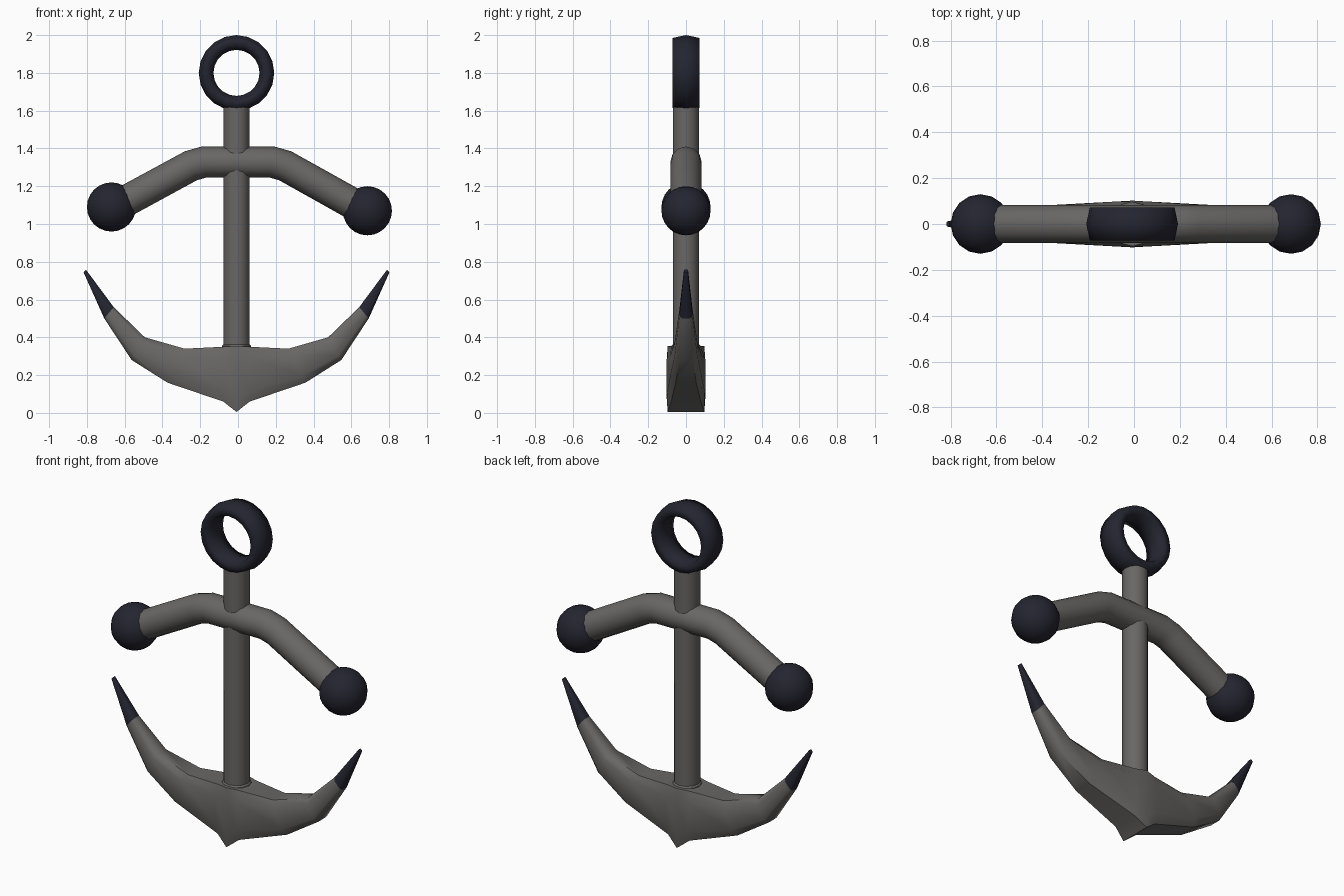
import bpy, bmesh, math
from mathutils import Vector

if "Cube" in bpy.data.objects:
    bpy.data.objects.remove(bpy.data.objects["Cube"])

CX = -0.008  # centre line of the shank


def material(name, col):
    m = bpy.data.materials.new(name)
    m.diffuse_color = (*col, 1)
    m.use_nodes = True
    m.node_tree.nodes["Principled BSDF"].inputs["Base Color"].default_value = m.diffuse_color
    return m


GREY = material("iron grey", (0.14, 0.135, 0.13))
NAVY = material("dark navy", (0.018, 0.018, 0.03))


def loft(name, rings, mats, closed=False, angle=40, mat_rule=None):
    """Skin a list of point rings; cap the ends unless closed."""
    bm = bmesh.new()
    vs = [[bm.verts.new(p) for p in r] for r in rings]
    n, k = len(rings), len(rings[0])
    for i in range(n if closed else n - 1):
        a, b = vs[i], vs[(i + 1) % n]
        for j in range(k):
            f = bm.faces.new((a[j], a[(j + 1) % k], b[(j + 1) % k], b[j]))
            if mat_rule:
                f.material_index = mat_rule(i)
    if not closed:
        for idx, r in ((0, vs[0]), (n - 2, vs[-1])):
            f = bm.faces.new(r)
            if mat_rule:
                f.material_index = mat_rule(idx)
    bmesh.ops.recalc_face_normals(bm, faces=bm.faces)
    me = bpy.data.meshes.new(name)
    bm.to_mesh(me)
    bm.free()
    ob = bpy.data.objects.new(name, me)
    bpy.context.collection.objects.link(ob)
    for m in mats:
        me.materials.append(m)
    smooth(ob, angle)
    return ob


def smooth(ob, angle):
    bpy.ops.object.select_all(action='DESELECT')
    ob.select_set(True)
    bpy.context.view_layer.objects.active = ob
    bpy.ops.object.shade_smooth_by_angle(angle=math.radians(angle))


# Ring at the top
profile = [(0.2, 0), (0.185, 0.071), (0.14, 0.071), (0.122, 0),
           (0.14, -0.071), (0.185, -0.071)]
rings = []
for i in range(20):
    a = 2 * math.pi * i / 20
    rings.append([(CX + r * math.cos(a), y, 1.8 + r * math.sin(a)) for r, y in profile])
loft("top_ring", rings, [NAVY], closed=True, angle=80)

# Shank
rings = [[(CX + 0.07 * math.cos(2 * math.pi * j / 12), 0.07 * math.sin(2 * math.pi * j / 12), z)
          for j in range(12)] for z in (0.2, 1.635)]
loft("shank", rings, [GREY])

# Bent stock with mitred joints
path = [Vector((x, 0, z)) for x, z in
        ((-0.67, 1.08), (-0.25, 1.308), (-0.18, 1.328), (0.18, 1.328), (0.25, 1.308), (0.685, 1.065))]
rings = []
for i, p in enumerate(path):
    d0 = (p - path[max(i - 1, 0)]).normalized()
    d1 = (path[min(i + 1, len(path) - 1)] - p).normalized()
    t = (d0 + d1).normalized()
    up = Vector((-t.z, 0, t.x))
    rings.append([p + up * 0.083 * math.cos(2 * math.pi * j / 12)
                  + Vector((0, 0.083 * math.sin(2 * math.pi * j / 12), 0)) for j in range(12)])
loft("stock", rings, [GREY])

# Balls on the stock ends
for name, x, z in (("left_ball", -0.67, 1.09), ("right_ball", 0.685, 1.07)):
    bpy.ops.mesh.primitive_uv_sphere_add(segments=16, ring_count=12, radius=0.13, location=(x, 0, z))
    ob = bpy.context.object
    ob.name = name
    ob.data.materials.append(NAVY)
    smooth(ob, 60)

# Curved arms: outer point, inner point, half width, edge narrowing
half = [((0.81, 0.745), (0.797, 0.758), 0.011, 0.6),
        ((0.70, 0.50), (0.65, 0.56), 0.035, 0.6),
        ((0.555, 0.28), (0.485, 0.40), 0.06, 0.6),
        ((0.365, 0.16), (0.275, 0.34), 0.083, 0.65),
        ((0.07, 0.06), (0.07, 0.35), 0.098, 0.8)]
centre = [((0, 0.005), (0, 0.355), 0.102, 0.95)]
mirrored = [((-a, b), (-c, d), w, e) for (a, b), (c, d), w, e in half]
rings = []
for lo, hi, w, e in mirrored + centre + half[::-1]:
    ring = []
    for t, s in ((0, e), (0.2, 1), (0.8, 1), (1, e), (1, -e), (0.8, -1), (0.2, -1), (0, -e)):
        ring.append((CX + lo[0] + (hi[0] - lo[0]) * t, w * s, lo[1] + (hi[1] - lo[1]) * t))
    rings.append(ring)
last = len(rings) - 2
loft("arms", rings, [GREY, NAVY], angle=50, mat_rule=lambda i: 1 if i in (0, last) else 0)

# Small collar where the shank meets the arms
rings = [[(CX + r * math.cos(2 * math.pi * j / 12), r * math.sin(2 * math.pi * j / 12), z)
          for j in range(12)] for r, z in ((0.078, 0.32), (0.078, 0.353), (0.07, 0.362))]
loft("shank_collar", rings, [GREY])
